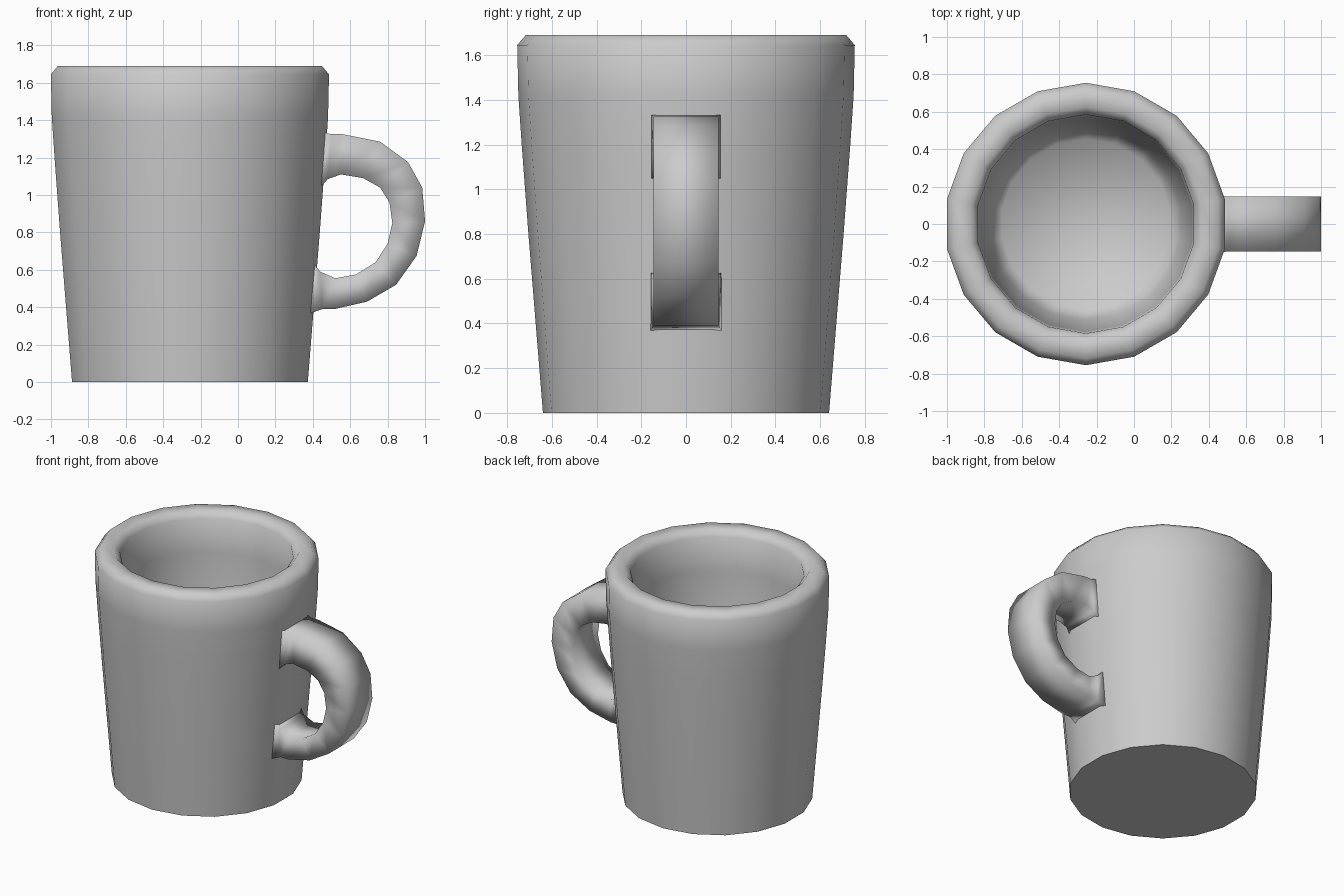
import bpy, bmesh
from math import cos, sin, radians

if "Cube" in bpy.data.objects:
    bpy.data.objects.remove(bpy.data.objects["Cube"], do_unlink=True)

clay = bpy.data.materials.new("light grey ceramic")
clay.use_nodes = True
clay.diffuse_color = (0.6, 0.6, 0.6, 1)
clay.node_tree.nodes["Principled BSDF"].inputs["Base Color"].default_value = clay.diffuse_color


def finish(bm, name):
    """Turn a bmesh into a smooth shaded object."""
    bmesh.ops.recalc_face_normals(bm, faces=bm.faces)
    for face in bm.faces:
        face.smooth = True
    mesh = bpy.data.meshes.new(name)
    bm.to_mesh(mesh)
    bm.free()
    mesh.materials.append(clay)
    obj = bpy.data.objects.new(name, mesh)
    bpy.context.collection.objects.link(obj)
    return obj


def skin(bm, rings):
    """Join neighbouring rings with quads and cap both ends."""
    for a, b in zip(rings, rings[1:]):
        n = len(a)
        for i in range(n):
            bm.faces.new((a[i], a[(i + 1) % n], b[(i + 1) % n], b[i]))
    return bm.faces.new(rings[0]), bm.faces.new(rings[-1])


# Cup: an 18-sided lathe from the base, up over the rim and down to the inner floor
SIDES = 18
CENTRE_X = -0.257
profile = [(0.64, 0), (0.705, 0.8), (0.735, 1.2), (0.75, 1.42), (0.755, 1.645),
           (0.717, 1.69), (0.625, 1.69), (0.585, 1.645), (0.575, 1.4),
           (0.515, 0.25), (0.455, 0.16)]
bm = bmesh.new()
angles = [radians(10 + i * 360 / SIDES) for i in range(SIDES)]
rings = [[bm.verts.new((CENTRE_X + r * cos(a), r * sin(a), z)) for a in angles]
         for r, z in profile]
base, floor = skin(bm, rings)
for edge in base.edges:
    edge.smooth = False
finish(bm, "cup")

# Handle: a rectangular band swept through (outer x, z), (inner x, z) pairs
sections = [((0.44, 1.34), (0.42, 1.02)), ((0.50, 1.325), (0.48, 1.085)),
            ((0.56, 1.325), (0.55, 1.11)), ((0.76, 1.285), (0.67, 1.09)),
            ((0.91, 1.175), (0.76, 1.04)), ((0.985, 1.04), (0.81, 0.96)),
            ((1.0, 0.86), (0.825, 0.85)), ((0.955, 0.675), (0.80, 0.74)),
            ((0.845, 0.52), (0.735, 0.64)), ((0.69, 0.43), (0.63, 0.575)),
            ((0.515, 0.39), (0.52, 0.555)), ((0.45, 0.39), (0.44, 0.59)),
            ((0.38, 0.365), (0.40, 0.64))]
bm = bmesh.new()
rings = []
for i, ((ox, oz), (ix, iz)) in enumerate(sections):
    half = 0.16 if i in (0, len(sections) - 1) else 0.146
    corners = [(ox, -half, oz), (ox, half, oz), (ix, half, iz), (ix, -half, iz)]
    rings.append([bm.verts.new(c) for c in corners])
skin(bm, rings)
finish(bm, "handle")
